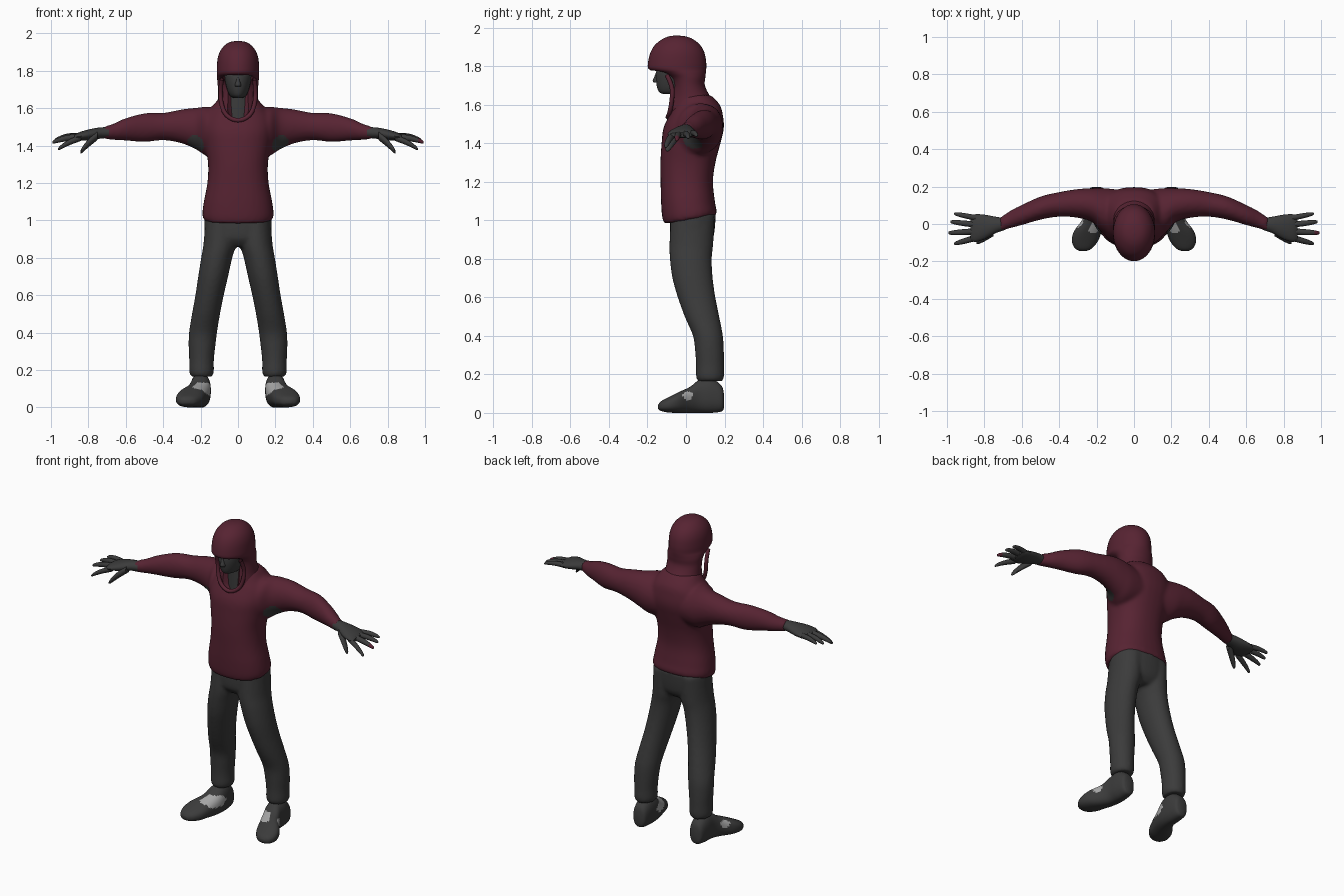
import bpy, bmesh, math
from mathutils import Vector

if "Cube" in bpy.data.objects:
    bpy.data.objects.remove(bpy.data.objects["Cube"])


def material(name, rgb):
    m = bpy.data.materials.new(name)
    m.diffuse_color = (*rgb, 1)
    m.use_nodes = True
    m.node_tree.nodes["Principled BSDF"].inputs["Base Color"].default_value = m.diffuse_color
    return m


MAROON = material("maroon cloth", (0.095, 0.017, 0.032))
GREY = material("charcoal", (0.044, 0.044, 0.044))
PALE = material("pale grey", (0.38, 0.38, 0.38))


def refine(rings, k):
    """Catmull-Rom interpolation between rings."""
    out = []
    for i in range(len(rings) - 1):
        p0, p1 = rings[max(i - 1, 0)], rings[i]
        p2, p3 = rings[i + 1], rings[min(i + 2, len(rings) - 1)]
        for s in range(k):
            t = s / k
            out.append([0.5 * (2 * b + (c - a) * t + (2 * a - 5 * b + 4 * c - d) * t * t
                               + (3 * b - a - 3 * c + d) * t ** 3)
                        for a, b, c, d in zip(p0, p1, p2, p3)])
    out.append(list(rings[-1]))
    return out


def loft(bm, rings, axis="Z", n=32, k=4, power=2.0, sides=(1,)):
    """Tube of superellipse rings: (position on axis, centre a, centre b, radius a, radius b)."""
    for side in sides:
        loops = []
        for t, a, b, ra, rb in refine(rings, k):
            loop = []
            for i in range(n):
                c, s = math.cos(2 * math.pi * i / n), math.sin(2 * math.pi * i / n)
                u = a + ra * math.copysign(abs(c) ** (2 / power), c)
                v = b + rb * math.copysign(abs(s) ** (2 / power), s)
                x, y, z = {"Z": (u, v, t), "X": (t, u, v), "Y": (u, t, v)}[axis]
                loop.append(bm.verts.new((x * side, y, z)))
            loops.append(loop)
        for p, q in zip(loops, loops[1:]):
            for i in range(n):
                j = (i + 1) % n
                bm.faces.new((p[i], p[j], q[j], q[i]))
        bm.faces.new(loops[0])
        bm.faces.new(loops[-1])


def span(rows):
    """(z, y front, y back, x radius) to loft rings."""
    return [(z, 0, (f + b) / 2, r, (b - f) / 2) for z, f, b, r in rows]


def finish(bm, name, *mats):
    bmesh.ops.recalc_face_normals(bm, faces=bm.faces[:])
    me = bpy.data.meshes.new(name)
    bm.to_mesh(me)
    bm.free()
    for m in mats:
        me.materials.append(m)
    ob = bpy.data.objects.new(name, me)
    bpy.context.collection.objects.link(ob)
    return ob


def bake(ob):
    """Apply all modifiers."""
    dg = bpy.context.evaluated_depsgraph_get()
    me = bpy.data.meshes.new_from_object(ob.evaluated_get(dg))
    mats = list(ob.data.materials)
    ob.modifiers.clear()
    ob.data = me
    me.materials.clear()
    for m in mats:
        me.materials.append(m)


def fuse(ob, voxel, rounds):
    r = ob.modifiers.new("fuse", "REMESH")
    r.mode = "VOXEL"
    r.voxel_size = voxel
    s = ob.modifiers.new("soften", "SMOOTH")
    s.factor = 0.5
    s.iterations = rounds


def paint(ob, index, rule):
    for p in ob.data.polygons:
        if rule(p.center, p.normal):
            p.material_index = index


BOTH = (1, -1)

# Sweater: torso and sleeves fused
bm = bmesh.new()
loft(bm, [(1.00, 0, .020, .183, .133), (1.03, 0, .018, .191, .142), (1.10, 0, .010, .183, .140),
          (1.20, 0, .004, .164, .136), (1.30, 0, .010, .160, .143), (1.40, 0, .026, .175, .153),
          (1.48, 0, .040, .188, .157), (1.55, 0, .053, .180, .138), (1.60, 0, .058, .145, .118),
          (1.65, 0, .045, .105, .085)], power=2.3)
for v in bm.verts:                       # hem dips at the front
    if v.co.z < 1.08:
        v.co.z += 0.16 * v.co.y * (1.08 - v.co.z) / 0.08
loft(bm, [(.05, .060, 1.47, .120, .120), (.16, .070, 1.475, .122, .132), (.22, .100, 1.49, .092, .113),
          (.30, .110, 1.503, .077, .091), (.40, .105, 1.502, .066, .073), (.50, .085, 1.496, .062, .077),
          (.60, .048, 1.487, .054, .060), (.66, .025, 1.475, .047, .045), (.70, .005, 1.470, .040, .037),
          (.715, .000, 1.470, .039, .036)], axis="X", sides=BOTH)
sweater = finish(bm, "sweater", MAROON, GREY)
fuse(sweater, 0.011, 5)

# Hood with a projecting brow
bm = bmesh.new()
loft(bm, span([(1.51, -.070, .12, .085), (1.57, -.090, .165, .118), (1.61, -.085, .155, .114),
               (1.65, -.075, .122, .108), (1.70, -.072, .098, .107), (1.74, -.090, .100, .110),
               (1.765, -.140, .103, .112), (1.785, -.193, .105, .113), (1.82, -.197, .105, .113),
               (1.87, -.185, .096, .108), (1.91, -.162, .074, .093), (1.94, -.125, .038, .067),
               (1.955, -.090, 0, .038), (1.96, -.055, -.045, .004)]), n=40)
hood = finish(bm, "hood", MAROON)

# Cutter for the face opening
bm = bmesh.new()
loft(bm, span([(1.53, -.20, -.03, .025), (1.56, -.22, -.035, .058), (1.62, -.24, -.035, .076),
               (1.72, -.25, -.030, .082), (1.775, -.182, -.030, .078), (1.80, -.170, -.035, .06)]))
cutter = finish(bm, "opening_cutter", GREY)
cutter.hide_render = True
for ob in (sweater, hood):
    m = ob.modifiers.new("opening", "BOOLEAN")
    m.operation = "DIFFERENCE"
    m.solver = "EXACT"
    m.object = cutter
    bake(ob)
bpy.data.objects.remove(cutter)

# Dark patches under the arms
for p in sweater.data.polygons:
    p.material_index = 0
for p in hood.data.polygons:
    p.material_index = 0
paint(sweater, 1, lambda c, n: ((abs(c.x) - .225) / .055) ** 2 + ((c.y - .03) / .065) ** 2
      + ((c.z - 1.41) / .045) ** 2 < 1)

# Rolled edge round the opening
cu = bpy.data.curves.new("hood_rim", "CURVE")
cu.dimensions = "3D"
cu.bevel_depth = 0.012
cu.bevel_resolution = 3
half = [(.088, -.100, 1.755), (.094, -.070, 1.70), (.092, -.072, 1.63), (.068, -.084, 1.56)]
path = half + [(0, -.098, 1.528)] + [(-x, y, z) for x, y, z in half[::-1]]
sp = cu.splines.new("NURBS")
sp.points.add(len(path) - 1)
for pt, co in zip(sp.points, path):
    pt.co = (*co, 1)
sp.use_endpoint_u = True
sp.order_u = 3
rim = bpy.data.objects.new("hood_rim", cu)
bpy.context.collection.objects.link(rim)
cu.materials.append(MAROON)
bake_me = bpy.data.meshes.new_from_object(rim.evaluated_get(bpy.context.evaluated_depsgraph_get()))
bpy.data.objects.remove(rim)
rim = bpy.data.objects.new("hood_rim", bake_me)
bpy.context.collection.objects.link(rim)

# Head, neck and nose inside the hood
bm = bmesh.new()
loft(bm, span([(1.50, -.055, .06, .080), (1.60, -.055, .06, .080), (1.70, -.055, .06, .080),
               (1.76, -.055, .06, .080)]))
loft(bm, span([(1.655, -.115, .03, .025), (1.665, -.138, .03, .042), (1.69, -.150, .03, .055),
               (1.73, -.156, .03, .066), (1.77, -.155, .03, .072), (1.80, -.145, .03, .070)]))
loft(bm, span([(1.715, -.165, -.13, .014), (1.725, -.173, -.13, .017), (1.75, -.163, -.13, .010),
               (1.77, -.155, -.13, .008)]), n=16)
finish(bm, "head", GREY)

# Hands: palm, four fingers and thumb
bm = bmesh.new()
loft(bm, [(.69, .000, 1.470, .032, .029), (.74, -.005, 1.467, .044, .030), (.80, -.016, 1.457, .066, .029),
          (.85, -.022, 1.449, .074, .022), (.875, -.023, 1.445, .062, .012)], axis="X", n=20, sides=BOTH)
digits = [((.845, .033, 1.452), (.962, .055, 1.440), .015), ((.85, -.003, 1.450), (.982, .012, 1.430), .016),
          ((.85, -.040, 1.447), (.993, -.048, 1.418), .017), ((.84, -.072, 1.442), (.962, -.106, 1.382), .017),
          ((.75, -.040, 1.455), (.842, -.098, 1.366), .024)]
for base, tip, r in digits:
    rows = []
    for t, w, bend in ((0, 1, 0), (.45, .95, .006), (.8, .75, .004), (.96, .5, 0), (1, .2, 0)):
        p = Vector(base).lerp(Vector(tip), t)
        rows.append((p.x, p.y, p.z + bend, r * w, r * w))
    loft(bm, rows, axis="X", n=12, k=2, sides=BOTH)
hands = finish(bm, "hands", GREY, MAROON)
paint(hands, 1, lambda c, n: c.x > .965 and c.y < -.025)

# Trousers: hips and two legs fused
bm = bmesh.new()
loft(bm, [(.86, 0, .030, .090, .075), (.90, 0, .030, .165, .108), (.96, 0, .033, .179, .117),
          (1.04, 0, .037, .178, .118)], power=2.3)
loft(bm, [(.165, .195, .125, .056, .066), (.19, .195, .125, .066, .073), (.25, .195, .125, .066, .073),
          (.32, .193, .122, .071, .075), (.40, .187, .114, .075, .078), (.50, .171, .083, .075, .090),
          (.60, .152, .055, .076, .098), (.70, .133, .034, .080, .105), (.80, .114, .025, .083, .109),
          (.88, .097, .028, .087, .114), (1.02, .090, .035, .085, .114)], sides=BOTH)
trousers = finish(bm, "trousers", GREY)
fuse(trousers, 0.011, 4)
bake(trousers)

# Shoes, toes turned outward, with pale side patches
bm = bmesh.new()
rows = [(.198, .200, .03, .09, .018), (.185, .200, .008, .14, .042), (.13, .200, 0, .18, .053),
        (.07, .202, 0, .172, .056), (.02, .217, 0, .135, .062), (-.04, .247, 0, .107, .074),
        (-.09, .262, .002, .082, .070), (-.13, .270, .010, .060, .046), (-.145, .272, .022, .042, .016)]
loft(bm, [(y, x, (lo + hi) / 2, r, (hi - lo) / 2) for y, x, lo, hi, r in rows],
     axis="Y", n=48, k=6, power=2.4, sides=BOTH)
for v in bm.verts:
    v.co.z = max(v.co.z, 0)
shoes = finish(bm, "shoes", GREY, PALE)
paint(shoes, 1, lambda c, n: n.x * c.x < 0 and ((c.y - .02) / .065) ** 2 + ((c.z - .10) / .034) ** 2 < 1)
paint(shoes, 1, lambda c, n: n.x * c.x > 0 and ((c.y - .01) / .026) ** 2 + ((c.z - .09) / .022) ** 2 < 1)

# Smooth shading with kept creases
bpy.ops.object.select_all(action="SELECT")
bpy.context.view_layer.objects.active = sweater
bpy.ops.object.shade_smooth_by_angle(angle=math.radians(45))
